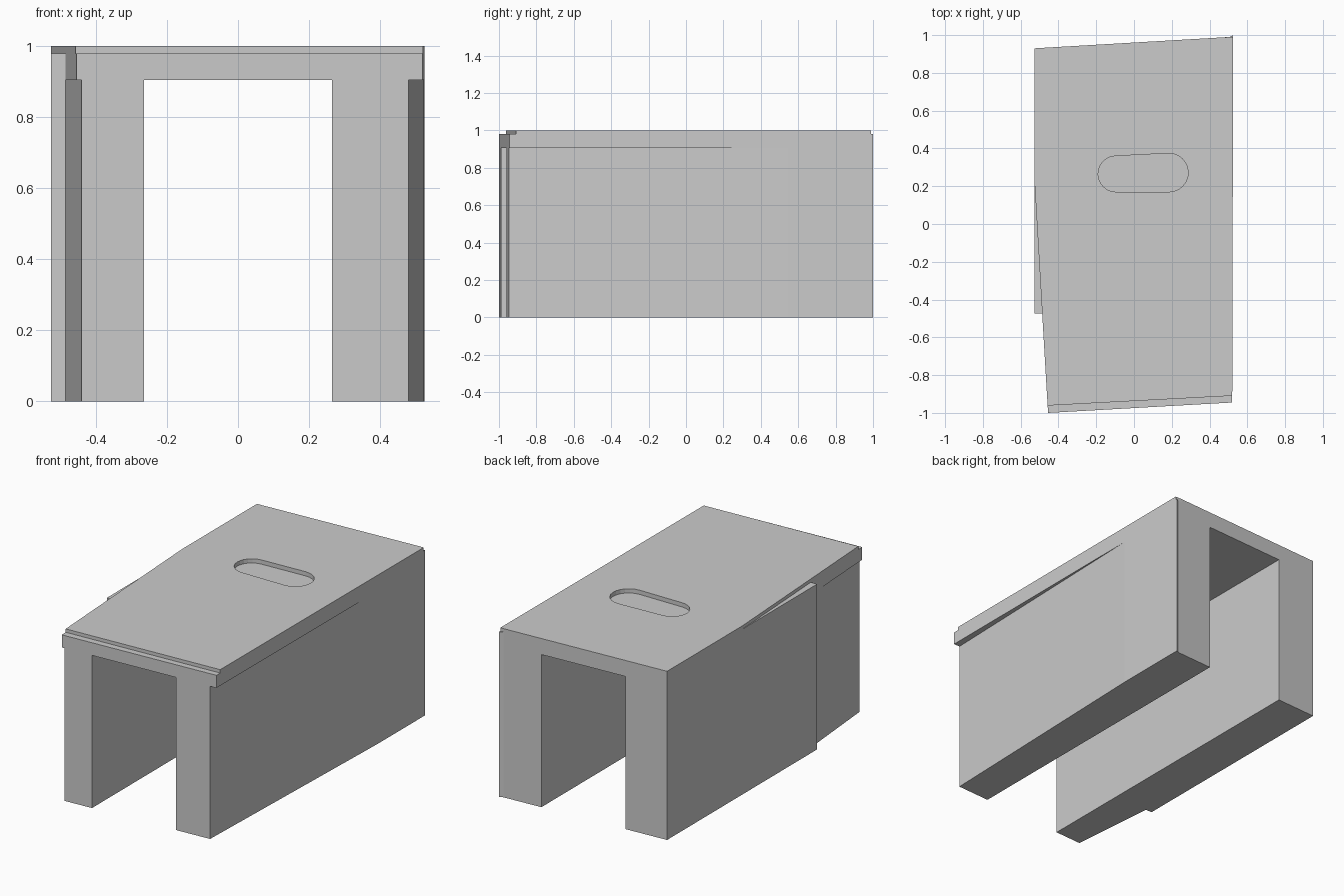
import bpy, bmesh, math

if "Cube" in bpy.data.objects:
    bpy.data.objects.remove(bpy.data.objects["Cube"])


def prism(name, outline, z0, z1):
    """Extrude a plan outline (x, y) between two heights."""
    bm = bmesh.new()
    face = bm.faces.new([bm.verts.new((x, y, z0)) for x, y in outline])
    top = bmesh.ops.extrude_face_region(bm, geom=[face])
    for v in top["geom"]:
        if isinstance(v, bmesh.types.BMVert):
            v.co.z = z1
    bmesh.ops.recalc_face_normals(bm, faces=bm.faces)
    mesh = bpy.data.meshes.new(name)
    bm.to_mesh(mesh)
    bm.free()
    obj = bpy.data.objects.new(name, mesh)
    bpy.context.collection.objects.link(obj)
    return obj


def arc(cx, cy, r, a0, a1, n=12):
    return [(cx + r * math.cos(math.radians(a0 + (a1 - a0) * i / n)),
             cy + r * math.sin(math.radians(a0 + (a1 - a0) * i / n)))
            for i in range(n + 1)]


def cut(body, name, outline, z0, z1):
    cutter = prism(name, outline, z0, z1)
    cutter.hide_render = True
    mod = body.modifiers.new(name, "BOOLEAN")
    mod.operation = "DIFFERENCE"
    mod.solver = "EXACT"
    mod.object = cutter
    bpy.context.view_layer.objects.active = body
    bpy.ops.object.modifier_apply(modifier=mod.name)
    bpy.data.objects.remove(cutter)


# Full-height block with skewed ends and a notch in the left side
body = prism("tunnel_body", [
    (-0.455, -1.0), (0.52, -0.945), (0.525, 1.0), (0.505, 0.99),
    (-0.527, 0.93), (-0.527, -0.475), (-0.486, -0.475)], 0, 1)

# Passage between the two walls
cut(body, "passage", [(-0.265, -1.5), (0.265, -1.5), (0.265, 1.5), (-0.265, 1.5)], -0.2, 0.905)

# Walls taper inward under the roof slab towards the front
cut(body, "right_undercut", [(0.4755, -1.1), (0.7, -1.1), (0.7, 0.7), (0.528, 0.685)], -0.2, 0.905)
cut(body, "left_undercut", [(-0.486, -0.475), (-0.6, -0.6), (-0.6, -1.1), (-0.431, -1.1)], -0.2, 0.905)

# Thin top layer: front step, left ledge, back lip
cut(body, "front_step", [(-0.7, -1.2), (0.7, -1.2), (0.7, -0.9), (-0.7, -0.974)], 0.98, 1.2)
cut(body, "left_ledge", [(-0.54, 0.45), (-0.486, -0.475), (-0.6, -0.6)], 0.98, 1.2)
cut(body, "back_lip", [(0.48, 0.9885), (0.6, 0.991), (0.6, 1.1), (0.48, 1.1)], 0.98, 1.2)

# Shallow rounded slot in the top
cut(body, "slot", arc(-0.095, 0.265, 0.095, 93, 270) + arc(0.185, 0.272, 0.102, -90, 93), 0.975, 1.2)
